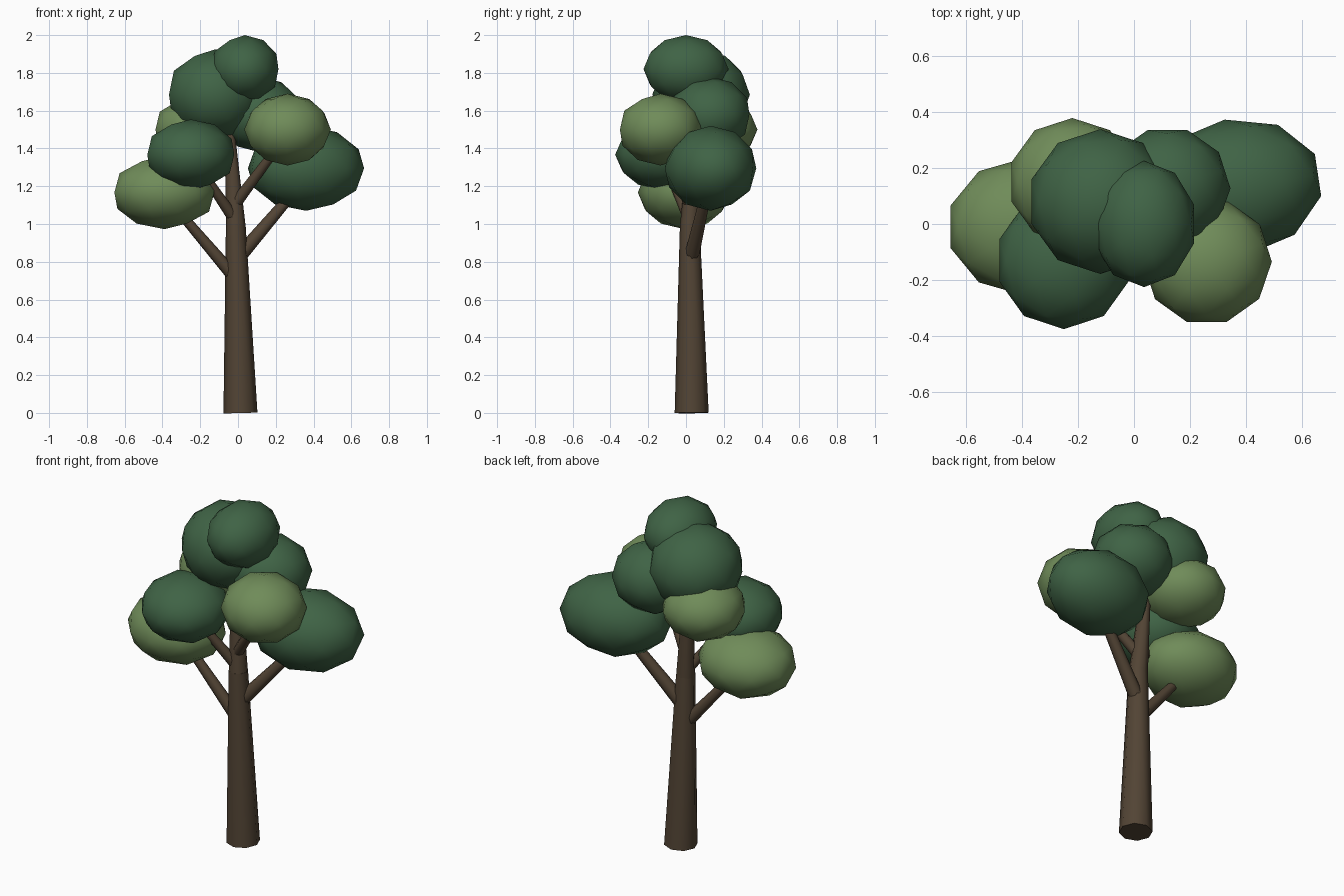
import bpy
from mathutils import Vector

if "Cube" in bpy.data.objects:
    bpy.data.objects.remove(bpy.data.objects["Cube"])


def material(name, color):
    m = bpy.data.materials.new(name)
    m.diffuse_color = (*color, 1)
    m.use_nodes = True
    m.node_tree.nodes["Principled BSDF"].inputs["Base Color"].default_value = m.diffuse_color
    return m


BARK = material("bark", (0.085, 0.058, 0.035))
DARK = material("dark_leaves", (0.05, 0.125, 0.06))
LIGHT = material("light_leaves", (0.16, 0.26, 0.10))


def limb(name, start, end, r1, r2, sides=8):
    """Tapered low-poly cylinder between two points."""
    a, b = Vector(start), Vector(end)
    bpy.ops.mesh.primitive_cone_add(vertices=sides, radius1=r1, radius2=r2,
                                    depth=(b - a).length, location=(a + b) / 2)
    o = bpy.context.object
    o.name = name
    o.rotation_euler = Vector((0, 0, 1)).rotation_difference(b - a).to_euler()
    o.data.materials.append(BARK)
    bpy.ops.object.shade_smooth_by_angle(angle=0.9)


def leaves(name, center, radii, mat, turn=0.0):
    """Flattened low-poly leaf clump."""
    bpy.ops.mesh.primitive_ico_sphere_add(subdivisions=2, radius=1, location=center)
    o = bpy.context.object
    o.name = name
    o.scale = radii
    o.rotation_euler.z = turn
    o.data.materials.append(mat)
    bpy.ops.object.shade_smooth()


# Trunk in two tapering pieces
limb("lower_trunk", (0.013, 0.03, 0.0), (-0.012, 0.02, 1.0), 0.09, 0.052)
limb("upper_trunk", (-0.012, 0.02, 0.99), (-0.05, 0.05, 1.58), 0.052, 0.022)

# Branches reaching into the clumps
limb("left_low_branch", (-0.01, 0.02, 0.71), (-0.36, -0.01, 1.12), 0.036, 0.022)
limb("right_low_branch", (-0.01, 0.025, 0.81), (0.34, 0.12, 1.22), 0.04, 0.025)
limb("left_high_branch", (-0.015, 0.02, 1.02), (-0.22, -0.11, 1.32), 0.032, 0.02)
limb("right_high_branch", (-0.02, 0.02, 1.10), (0.25, -0.12, 1.46), 0.032, 0.02)

# Leaf clumps
leaves("left_low_leaves", (-0.39, -0.01, 1.167), (0.278, 0.245, 0.194), LIGHT)
leaves("left_front_leaves", (-0.25, -0.13, 1.367), (0.242, 0.245, 0.187), DARK)
leaves("right_low_leaves", (0.36, 0.13, 1.295), (0.315, 0.245, 0.225), DARK, 0.15)
leaves("right_front_leaves", (0.262, -0.135, 1.50), (0.23, 0.225, 0.19), LIGHT, 0.31)
leaves("left_back_leaves", (-0.22, 0.15, 1.50), (0.228, 0.228, 0.18), LIGHT)
leaves("upper_leaves", (-0.12, 0.08, 1.685), (0.258, 0.258, 0.24), DARK)
leaves("right_back_leaves", (0.115, 0.125, 1.58), (0.23, 0.22, 0.2), DARK, 0.31)
leaves("top_leaves", (0.036, 0.0, 1.82), (0.187, 0.225, 0.18), DARK)
